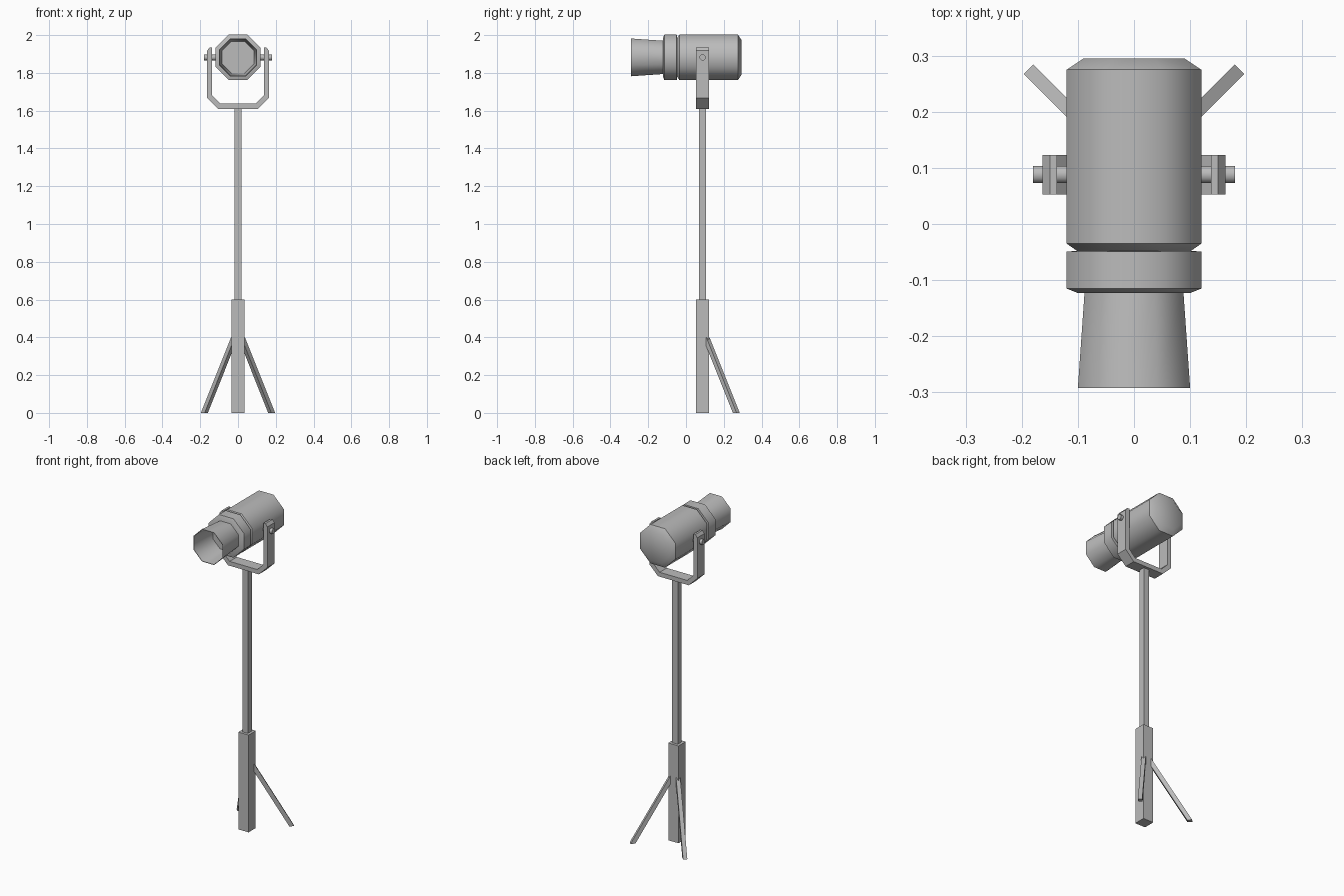
import bpy, bmesh, math
from mathutils import Matrix, Vector

cube = bpy.data.objects.get("Cube")
if cube:
    bpy.data.objects.remove(cube, do_unlink=True)

grey = bpy.data.materials.new("mid grey")
grey.use_nodes = True
grey.diffuse_color = (0.5, 0.5, 0.5, 1)
grey.node_tree.nodes["Principled BSDF"].inputs["Base Color"].default_value = grey.diffuse_color

POLE_Y = 0.088      # stand axis
AXIS_Z = 1.882      # lamp axis


def finish(name, bm, smooth=None):
    bmesh.ops.recalc_face_normals(bm, faces=bm.faces)
    mesh = bpy.data.meshes.new(name)
    bm.to_mesh(mesh)
    bm.free()
    mesh.materials.append(grey)
    obj = bpy.data.objects.new(name, mesh)
    bpy.context.collection.objects.link(obj)
    if smooth:
        bpy.ops.object.select_all(action="DESELECT")
        obj.select_set(True)
        bpy.context.view_layer.objects.active = obj
        bpy.ops.object.shade_smooth_by_angle(angle=math.radians(smooth))
    return obj


def box(name, centre, size):
    bm = bmesh.new()
    bmesh.ops.create_cube(bm, size=1, matrix=Matrix.Translation(centre) @ Matrix.Diagonal((*size, 1)))
    return finish(name, bm)


def octagon_lathe(name, profile):
    """Eight-sided body along y; profile is (y, half width across flats), ends are capped."""
    bm = bmesh.new()
    rings = []
    for y, half in profile:
        radius = half / math.cos(math.pi / 8)
        angles = [math.pi / 8 + i * math.pi / 4 for i in range(8)]
        rings.append([bm.verts.new((radius * math.cos(a), y, AXIS_Z + radius * math.sin(a)))
                      for a in angles])
    for a, b in zip(rings, rings[1:]):
        for i in range(8):
            j = (i + 1) % 8
            bm.faces.new((a[i], a[j], b[j], b[i]))
    bm.faces.new(rings[0])
    bm.faces.new(rings[-1])
    return finish(name, bm, 46)


# Lamp head: housing, collar and open flared snout with a lens at its bottom
octagon_lathe("lamp_housing", [(-0.049, 0.1), (-0.035, 0.12), (0.275, 0.12), (0.295, 0.09)])
octagon_lathe("lamp_collar", [(-0.123, 0.1), (-0.115, 0.12), (-0.049, 0.12), (-0.048, 0.1)])
octagon_lathe("lamp_snout", [(-0.12, 0.088), (-0.292, 0.1), (-0.292, 0.097), (-0.125, 0.084)])

# Yoke: half profile mirrored, extruded along y
half = [(0.105, 1.61), (0.163, 1.667), (0.163, 1.918), (0.15, 1.935),
        (0.137, 1.935), (0.137, 1.68), (0.094, 1.637)]
outline = half + [(-x, z) for x, z in reversed(half)]
bm = bmesh.new()
face = bm.faces.new([bm.verts.new((x, POLE_Y - 0.035, z)) for x, z in outline])
side = bmesh.ops.extrude_face_region(bm, geom=[face])["geom"]
bmesh.ops.translate(bm, verts=[v for v in side if isinstance(v, bmesh.types.BMVert)], vec=(0, 0.07, 0))
finish("yoke", bm)

# Pivot bolts joining the yoke to the housing
for label, sign in (("left", 1), ("right", -1)):
    bm = bmesh.new()
    place = Matrix.Translation((sign * 0.145, POLE_Y, AXIS_Z)) @ Matrix.Rotation(math.pi / 2, 4, "Y")
    bmesh.ops.create_cone(bm, cap_ends=True, segments=8, radius1=0.0165, radius2=0.0165, depth=0.07,
                          matrix=place @ Matrix.Rotation(math.pi / 8, 4, "Z"))
    finish(label + "_pivot_bolt", bm, 46)

# Stand: thin upper pole in a thicker lower post
box("upper_pole", (0, POLE_Y, 1.1), (0.038, 0.038, 1.03))
box("lower_post", (0, POLE_Y, 0.3), (0.07, 0.07, 0.6))

# Splayed rear legs, cut level with the floor
for label, sign in (("left", 1), ("right", -1)):
    bm = bmesh.new()
    out = Vector((sign, 1, 0)).normalized()
    across = Vector((-out.y, out.x, 0))
    bmesh.ops.create_cube(bm, size=1)
    for v in bm.verts:
        top = v.co.z > 0
        reach = (0.026 if top else 0.252) + v.co.x * 0.028
        v.co = Vector((0, POLE_Y, 0.4 if top else 0)) + out * reach + across * v.co.y * 0.024
    finish(label + "_leg", bm)
